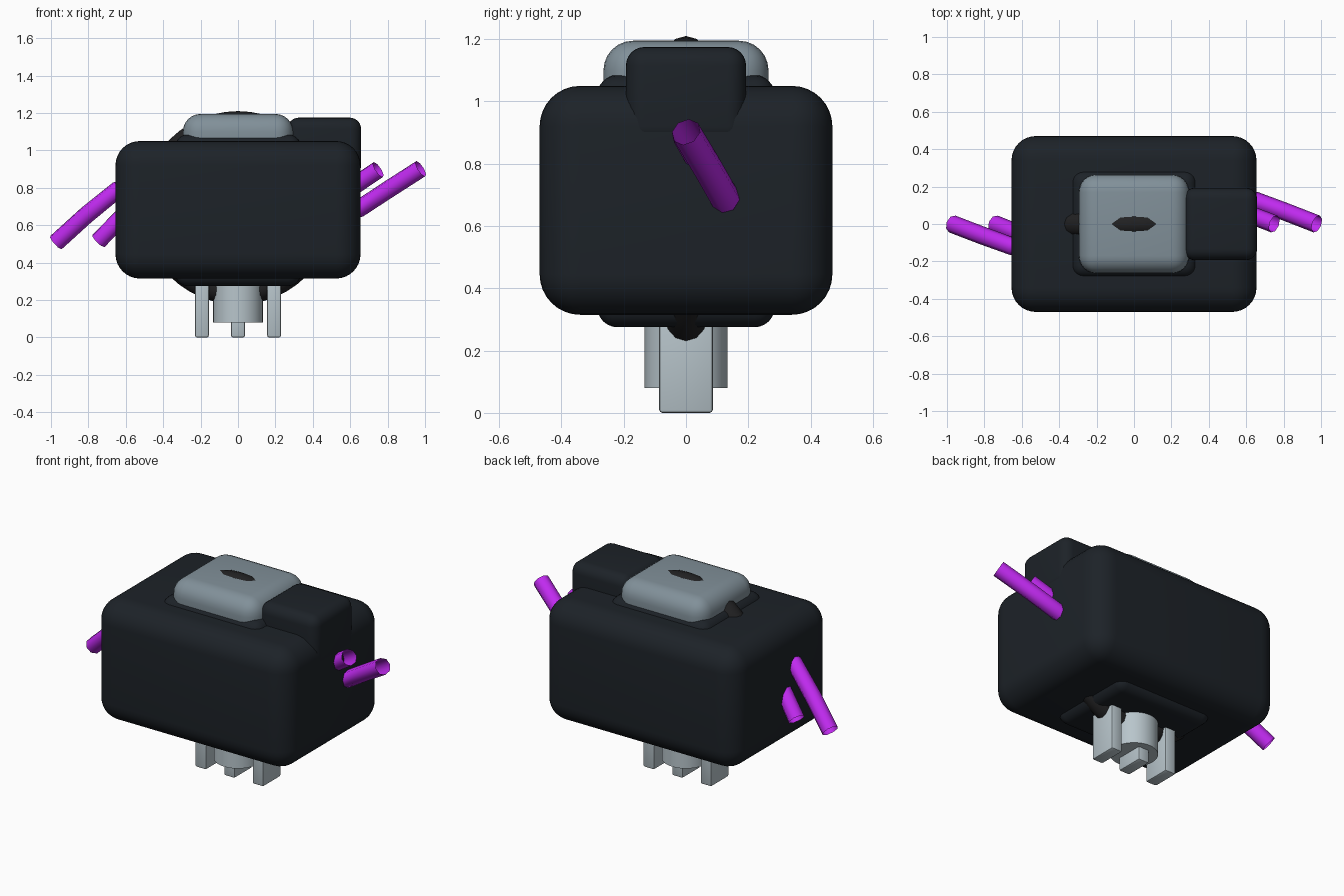
import bpy, bmesh, math

if "Cube" in bpy.data.objects:
    bpy.data.objects.remove(bpy.data.objects["Cube"])

def material(name, rgb):
    m = bpy.data.materials.new(name)
    m.diffuse_color = (*rgb, 1)
    m.use_nodes = True
    m.node_tree.nodes["Principled BSDF"].inputs["Base Color"].default_value = m.diffuse_color
    return m

DARK = material("dark_shell", (0.012, 0.016, 0.021))
BLACK = material("black_ring", (0.015, 0.015, 0.016))
STEEL = material("steel", (0.22, 0.28, 0.32))
PALE = material("pale_metal", (0.48, 0.56, 0.60))
PURPLE = material("purple", (0.53, 0.023, 0.87))

def finish(ob, name, mat, angle=35):
    ob.name = name
    ob.data.materials.append(mat)
    bpy.ops.object.select_all(action='DESELECT')
    ob.select_set(True)
    bpy.context.view_layer.objects.active = ob
    bpy.ops.object.shade_smooth_by_angle(angle=math.radians(angle))
    return ob

def rounded_box(name, x, y, z, bevel, mat, segments=6):
    """Box from (min, max) ranges with rounded edges."""
    bpy.ops.mesh.primitive_cube_add(size=1)
    ob = bpy.context.object
    size = [r[1] - r[0] for r in (x, y, z)]
    mid = [(r[1] + r[0]) / 2 for r in (x, y, z)]
    bm = bmesh.new()
    bm.from_mesh(ob.data)
    bmesh.ops.scale(bm, vec=size, verts=bm.verts)
    bmesh.ops.bevel(bm, geom=bm.edges[:], offset=bevel, segments=segments,
                    profile=0.5, affect='EDGES')
    bm.to_mesh(ob.data)
    bm.free()
    ob.location = mid
    return finish(ob, name, mat)

def cable(name, points):
    """Open eight-sided tube along a path."""
    cu = bpy.data.curves.new(name, 'CURVE')
    cu.dimensions = '3D'
    cu.bevel_depth = 0.048
    cu.bevel_resolution = 2
    sp = cu.splines.new('POLY')
    sp.points.add(len(points) - 1)
    for p, co in zip(sp.points, points):
        p.co = (*co, 1)
    ob = bpy.data.objects.new(name, cu)
    bpy.context.collection.objects.link(ob)
    cu.materials.append(PURPLE)

# Main body and inner core showing above and below it
rounded_box("body_shell", (-.655, .655), (-.47, .47), (.315, 1.05), .13, DARK, 8)
rounded_box("inner_core", (-.335, .335), (-.285, .285), (.275, 1.085), .065, DARK)

# Cap on top and raised block at the right end
rounded_box("top_cap", (-.295, .295), (-.265, .265), (.95, 1.195), .095, STEEL)
block = rounded_box("side_block", (.265, .658), (-.193, .193), (.86, 1.175), .06, DARK)

# Upright ring running through everything
bpy.ops.mesh.primitive_torus_add(major_radius=.45, minor_radius=.067,
                                 major_segments=48, minor_segments=12,
                                 location=(0, 0, .693), rotation=(math.pi / 2, 0, 0))
finish(bpy.context.object, "ring", BLACK)

# Socket and three prongs underneath
bpy.ops.mesh.primitive_cylinder_add(vertices=32, radius=.133, depth=.3,
                                    location=(0, 0, .23))
finish(bpy.context.object, "socket", PALE)
for label, x, top in (("left", -.193, .4), ("middle", 0, .2), ("right", .193, .4)):
    rounded_box(label + "_prong", (x - .037, x + .037), (-.086, .086), (0, top),
                .01, PALE, 2)

# Cables leaving both ends
cable("outer_cable", [(-.972, 0, .508), (-.81, -.062, .655), (-.65, -.12, .785),
                      (-.3, -.12, .85), (.3, .12, .6), (.65, .125, .69),
                      (.81, .065, .795), (.977, 0, .902)])
cable("inner_cable", [(-.745, 0, .517), (-.62, -.05, .645), (-.3, -.08, .75),
                      (.3, .08, .65), (.62, .05, .81), (.75, 0, .897)])
